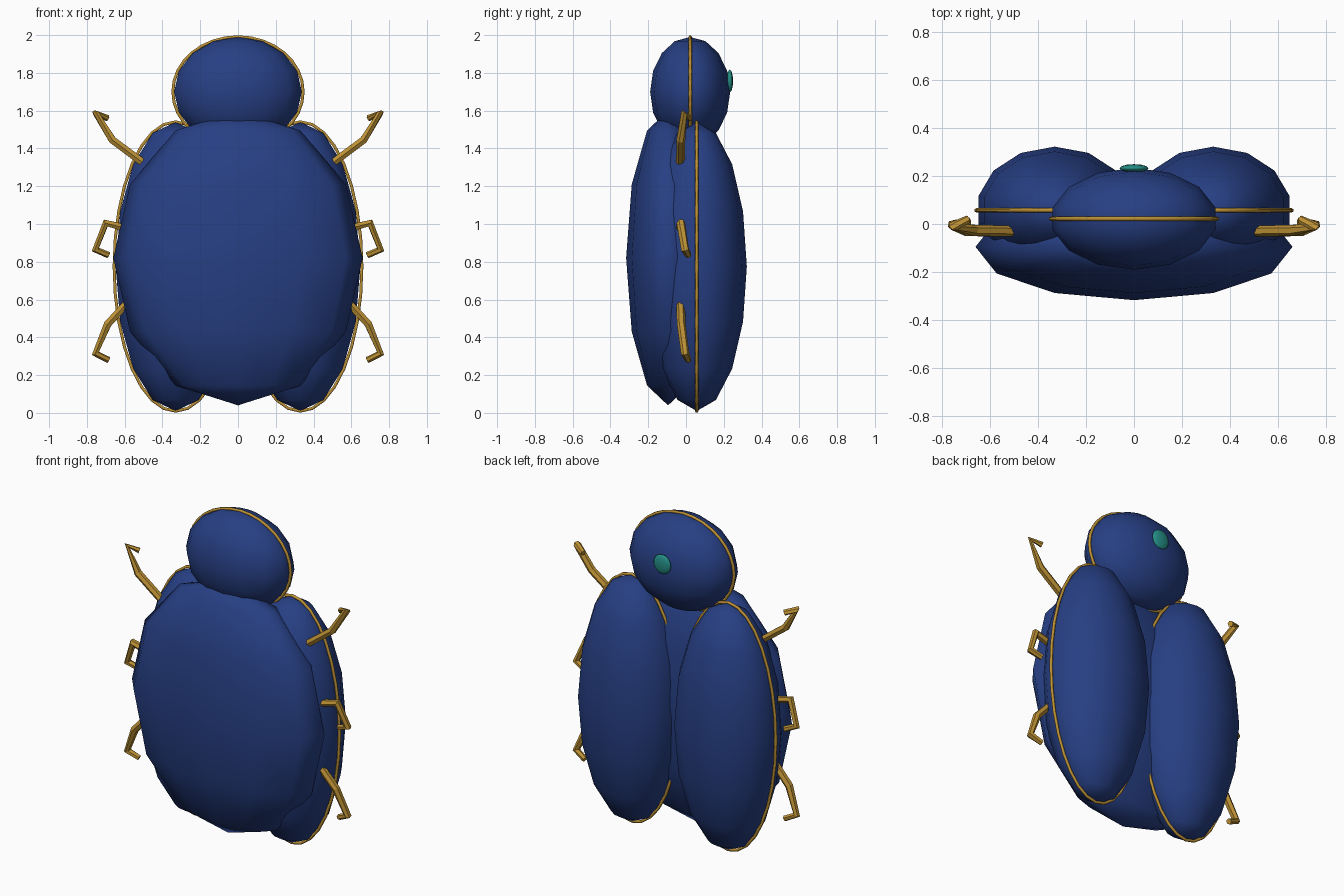
import bpy, math
from mathutils import Matrix, Vector

if "Cube" in bpy.data.objects:
    bpy.data.objects.remove(bpy.data.objects["Cube"])


def material(name, rgb):
    m = bpy.data.materials.new(name)
    m.diffuse_color = (*rgb, 1)
    m.use_nodes = True
    m.node_tree.nodes["Principled BSDF"].inputs["Base Color"].default_value = m.diffuse_color
    return m


BLUE = material("deep blue", (0.02, 0.05, 0.23))
GOLD = material("gold", (0.50, 0.28, 0.035))
TEAL = material("teal", (0.018, 0.27, 0.24))


def ellipsoid(name, centre, radii, segments, rings, mat):
    bpy.ops.mesh.primitive_uv_sphere_add(segments=segments, ring_count=rings, radius=1)
    ob = bpy.context.object
    ob.name = name
    ob.data.transform(Matrix.Translation(Vector(centre)) @ Matrix.Diagonal((*radii, 1)))
    ob.data.materials.append(mat)
    bpy.ops.object.shade_smooth()
    return ob


def tube(name, points, radius, mat, cyclic=False, smooth=False, scales=None):
    cu = bpy.data.curves.new(name, 'CURVE')
    cu.dimensions = '3D'
    cu.bevel_depth = radius
    cu.bevel_resolution = 1
    cu.use_fill_caps = not cyclic
    sp = cu.splines.new('POLY')
    sp.points.add(len(points) - 1)
    for i, (p, q) in enumerate(zip(sp.points, points)):
        p.co = (*q, 1)
        if scales:
            p.radius = scales[i]
    sp.use_cyclic_u = cyclic
    sp.use_smooth = smooth
    cu.materials.append(mat)
    ob = bpy.data.objects.new(name, cu)
    bpy.context.collection.objects.link(ob)
    bpy.ops.object.select_all(action='DESELECT')
    ob.select_set(True)
    bpy.context.view_layer.objects.active = ob
    bpy.ops.object.convert(target='MESH')
    return bpy.context.object


def rim(name, centre, rx, rz):
    # thin gold band around an ellipsoid, in the x-z plane
    x, y, z = centre
    pts = [(x + rx * math.cos(a), y, z + rz * math.sin(a))
           for a in (i * math.tau / 32 for i in range(32))]
    return tube(name, pts, 0.009, GOLD, cyclic=True, smooth=True)


# Belly
ellipsoid("belly", (0, -0.095, 0.82), (0.66, 0.222, 0.78), 12, 6, BLUE)

# Head with its rim and gem
HEAD = (0, 0.022, 1.70)
ellipsoid("head", HEAD, (0.347, 0.212, 0.29), 14, 8, BLUE)
rim("head_rim", HEAD, 0.345, 0.291)
ellipsoid("head_gem", (0, 0.232, 1.757), (0.06, 0.017, 0.06), 12, 8, TEAL)

# Leg paths on the right side: root, knee, ankle, claw tip
LEGS = {
    "front": [(0.47, -0.03, 1.30), (0.665, -0.027, 1.445), (0.752, -0.01, 1.585), (0.69, 0.02, 1.56)],
    "middle": [(0.54, -0.03, 0.98), (0.70, -0.027, 1.005), (0.755, -0.005, 0.865), (0.685, 0.012, 0.835)],
    "hind": [(0.56, -0.03, 0.61), (0.69, -0.025, 0.47), (0.755, -0.005, 0.315), (0.685, 0.012, 0.28)],
}
# The middle leg leaves the body almost level
LEGS["middle"][0] = (0.56, -0.03, 0.97)

for side, s in (("right", 1), ("left", -1)):
    # Wing case and its rim
    c = (s * 0.33, 0.057, 0.775)
    ellipsoid(side + "_wing_case", c, (0.326, 0.265, 0.765), 14, 8, BLUE)
    rim(side + "_wing_rim", c, 0.326, 0.766)
    # Legs
    for name, path in LEGS.items():
        tube(f"{side}_{name}_leg", [(s * x, y, z) for x, y, z in path],
             0.023, GOLD, scales=[1, 1, 0.95, 0.75])
